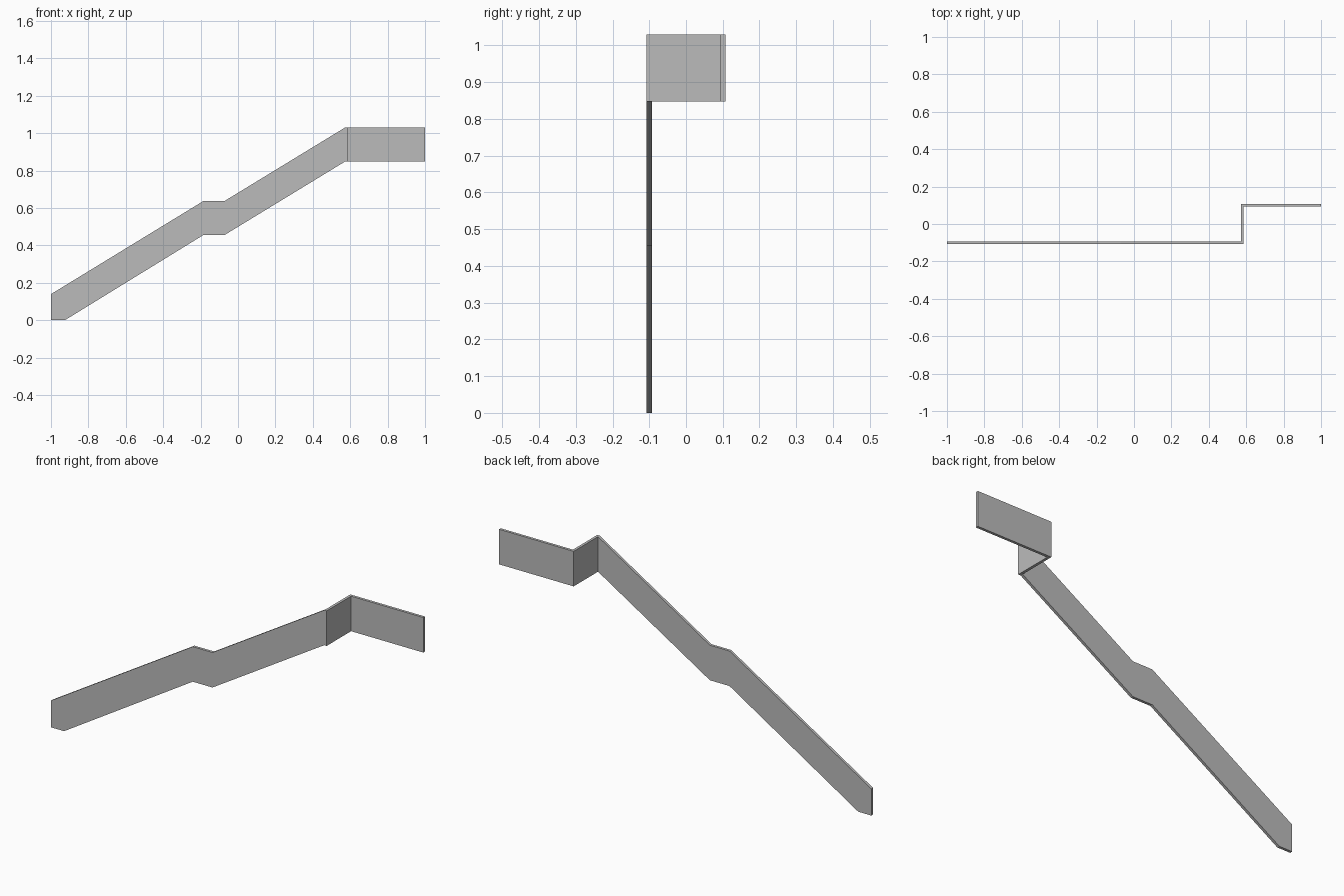
import bpy
import bmesh

cube = bpy.data.objects.get("Cube")
if cube:
    bpy.data.objects.remove(cube, do_unlink=True)

GREY = (0.5, 0.5, 0.5, 1)
mat = bpy.data.materials.new("wall grey")
mat.use_nodes = True
mat.diffuse_color = GREY
mat.node_tree.nodes["Principled BSDF"].inputs["Base Color"].default_value = GREY

T = 0.014      # panel thickness
HALF = 0.107   # half the total depth
LOW, HIGH = 0.847, 1.029
X0, X1 = 0.571, 0.585


def panel(name, outline, direction):
    """Extrude a flat outline into a solid panel."""
    bm = bmesh.new()
    face = bm.faces.new([bm.verts.new(p) for p in outline])
    ext = bmesh.ops.extrude_face_region(bm, geom=[face])
    verts = [v for v in ext["geom"] if isinstance(v, bmesh.types.BMVert)]
    bmesh.ops.translate(bm, verts=verts, vec=direction)
    bmesh.ops.recalc_face_normals(bm, faces=bm.faces)
    mesh = bpy.data.meshes.new(name)
    bm.to_mesh(mesh)
    bm.free()
    mesh.materials.append(mat)
    obj = bpy.data.objects.new(name, mesh)
    bpy.context.collection.objects.link(obj)


# Sloping stair wall with a short level step halfway
slope = [(-1, 0), (-0.925, 0), (-0.185, 0.455), (-0.072, 0.455), (X0, LOW),
         (X0, HIGH), (-0.072, 0.637), (-0.185, 0.637), (-1, 0.139)]
panel("sloping_wall", [(x, -HALF, z) for x, z in slope], (0, T, 0))

# Return and level landing wall, one bent strip seen from above
bend = [(X0, -HALF), (X1, -HALF), (X1, HALF - T), (1, HALF - T),
        (1, HALF), (X0, HALF)]
panel("landing_wall", [(x, y, LOW) for x, y in bend], (0, 0, HIGH - LOW))
